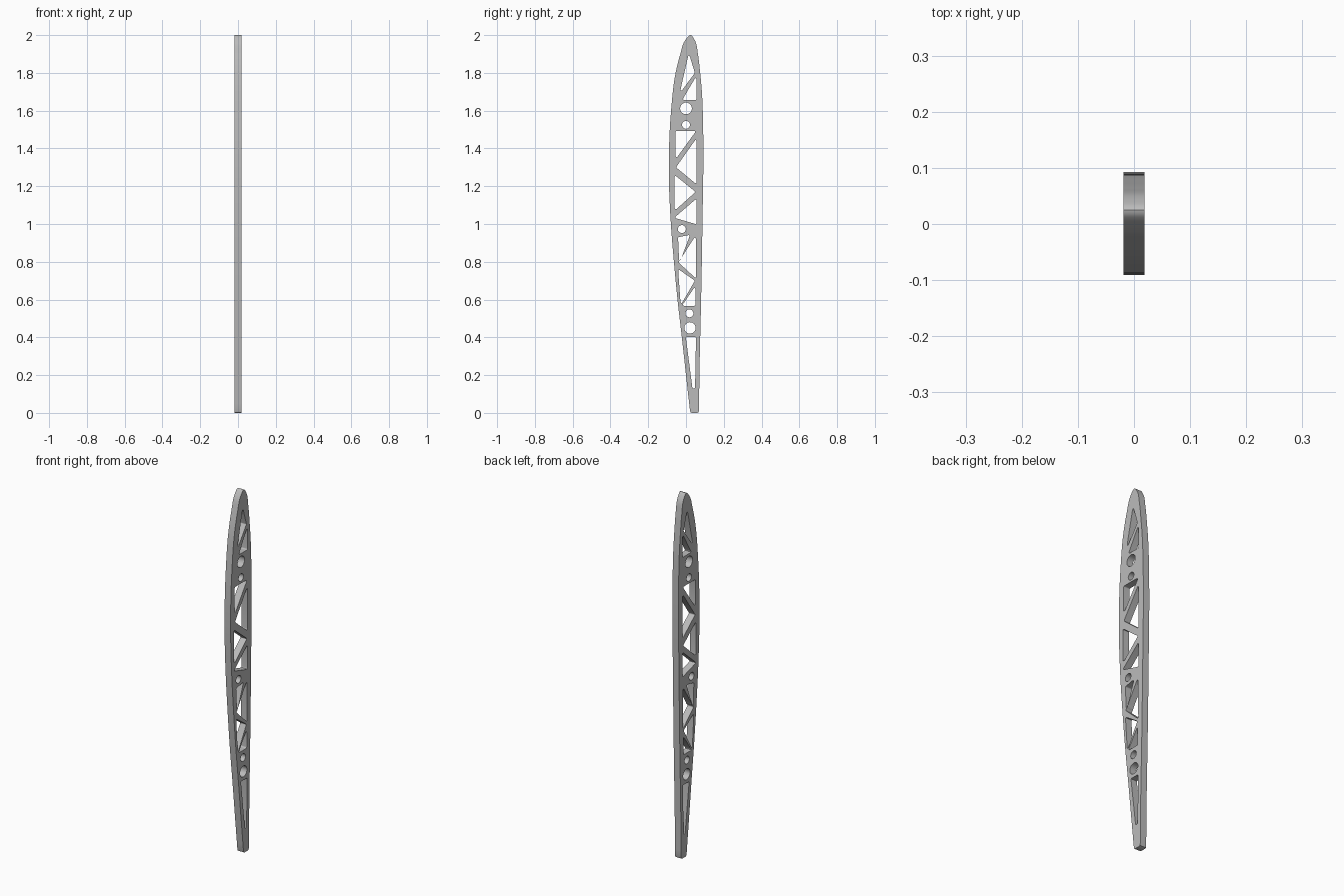
import bpy, bmesh, math
from mathutils import Matrix, Vector

cube = bpy.data.objects.get("Cube")
if cube:
    bpy.data.objects.remove(cube, do_unlink=True)

HALF_WIDTH = 0.0185

grey = bpy.data.materials.new("light grey")
grey.use_nodes = True
grey.diffuse_color = (0.5, 0.5, 0.5, 1)
grey.node_tree.nodes["Principled BSDF"].inputs["Base Color"].default_value = (0.5, 0.5, 0.5, 1)

profile = bpy.data.curves.new("rib", "CURVE")
profile.dimensions = "2D"
profile.fill_mode = "BOTH"
profile.extrude = HALF_WIDTH


def add_loop(points):
    spline = profile.splines.new("POLY")
    spline.points.add(len(points) - 1)
    for target, p in zip(spline.points, points):
        target.co = (p[0], p[1], 0, 1)
    spline.use_cyclic_u = True


def rounded(corners, radius=0.007, steps=4):
    """Polygon with each corner replaced by a tangent arc-like curve."""
    pts = [Vector(c) for c in corners]
    out = []
    for i, p in enumerate(pts):
        a, b = pts[i - 1] - p, pts[(i + 1) % len(pts)] - p
        cut = min(radius / math.tan(a.angle(b) / 2), a.length * 0.4, b.length * 0.4)
        start, end = p + a.normalized() * cut, p + b.normalized() * cut
        for k in range(steps + 1):
            t = k / steps
            out.append(start * (1 - t) ** 2 + p * 2 * t * (1 - t) + end * t * t)
    return out


def circle(y, z, r, n=28):
    return [(y + r * math.cos(2 * math.pi * k / n), z + r * math.sin(2 * math.pi * k / n))
            for k in range(n)]


# Outer airfoil edge, from the front foot over the tip to the back foot
outline = [(0.021, 0.012), (0.0, 0.2), (-0.022, 0.4), (-0.045, 0.6), (-0.064, 0.8),
           (-0.08, 1.0), (-0.091, 1.29), (-0.079, 1.6), (-0.055, 1.8), (-0.03, 1.9),
           (-0.006, 1.97), (0.025, 2.0), (0.048, 1.97), (0.063, 1.9), (0.075, 1.8),
           (0.084, 1.7), (0.091, 1.5), (0.087, 1.0), (0.08, 0.6), (0.071, 0.2), (0.069, 0.012)]


def smooth_path(pts, steps=5):
    """Hermite path with chord-length tangents through the points."""
    v = [Vector(p) for p in pts]
    d = [(b - a).length for a, b in zip(v, v[1:])]
    tangents = [(v[1] - v[0]) / d[0]]
    for i in range(1, len(v) - 1):
        before, after = (v[i] - v[i - 1]) / d[i - 1], (v[i + 1] - v[i]) / d[i]
        tangents.append((before * d[i] + after * d[i - 1]) / (d[i] + d[i - 1]))
    tangents.append((v[-1] - v[-2]) / d[-1])
    out = []
    for i, length in enumerate(d):
        for k in range(steps):
            t = k / steps
            out.append(v[i] * (2 * t**3 - 3 * t**2 + 1) + v[i + 1] * (3 * t**2 - 2 * t**3)
                       + tangents[i] * length * (t**3 - 2 * t**2 + t)
                       + tangents[i + 1] * length * (t**3 - t**2))
    return out + [v[-1]]


foot = [(0.066, 0.003), (0.059, 0), (0.031, 0), (0.024, 0.003)]
add_loop(smooth_path(outline) + foot)

# Truss openings, tip to foot
openings = [
    [(0.015, 1.905), (0.047, 1.80), (-0.034, 1.69)],
    [(0.056, 1.785), (0.056, 1.657), (-0.02, 1.657)],
    [(-0.055, 1.493), (0.054, 1.493), (-0.046, 1.355), (-0.055, 1.355)],
    [(0.056, 1.455), (0.056, 1.21), (-0.053, 1.30)],
    [(-0.061, 1.26), (0.051, 1.17), (-0.049, 1.08), (-0.061, 1.08)],
    [(0.056, 1.135), (0.056, 0.998), (-0.062, 1.033)],
    [(-0.042, 0.93), (0.022, 0.943), (-0.036, 0.79)],
    [(0.052, 0.94), (0.054, 0.71), (-0.04, 0.797)],
    [(-0.042, 0.762), (0.047, 0.70), (-0.028, 0.57)],
    [(0.05, 0.672), (0.05, 0.567), (-0.022, 0.567)],
    [(-0.001, 0.402), (0.053, 0.402), (0.048, 0.13), (0.034, 0.13)],
]
for corners in openings:
    add_loop(rounded(corners))

# Round lightening holes
for y, z, r in [(0, 1.612, 0.031), (0, 1.525, 0.021), (-0.022, 0.973, 0.021),
                (0.018, 0.527, 0.021), (0.021, 0.45, 0.03)]:
    add_loop(circle(y, z, r))

# Turn the filled profile into a solid standing in the YZ plane
source = bpy.data.objects.new("rib_profile", profile)
bpy.context.scene.collection.objects.link(source)
bpy.context.view_layer.update()
mesh = bpy.data.meshes.new_from_object(source.evaluated_get(bpy.context.evaluated_depsgraph_get()))
bpy.data.objects.remove(source, do_unlink=True)
mesh.transform(Matrix(((0, 0, 1, 0), (1, 0, 0, 0), (0, 1, 0, 0), (0, 0, 0, 1))))

bm = bmesh.new()
bm.from_mesh(mesh)
bmesh.ops.remove_doubles(bm, verts=bm.verts, dist=0.00005)
bmesh.ops.recalc_face_normals(bm, faces=bm.faces)
bm.to_mesh(mesh)
bm.free()
mesh.materials.clear()
mesh.materials.append(grey)

rib = bpy.data.objects.new("truss_rib", mesh)
bpy.context.scene.collection.objects.link(rib)
bpy.context.view_layer.objects.active = rib
rib.select_set(True)
bpy.ops.object.shade_smooth_by_angle(angle=math.radians(30))
